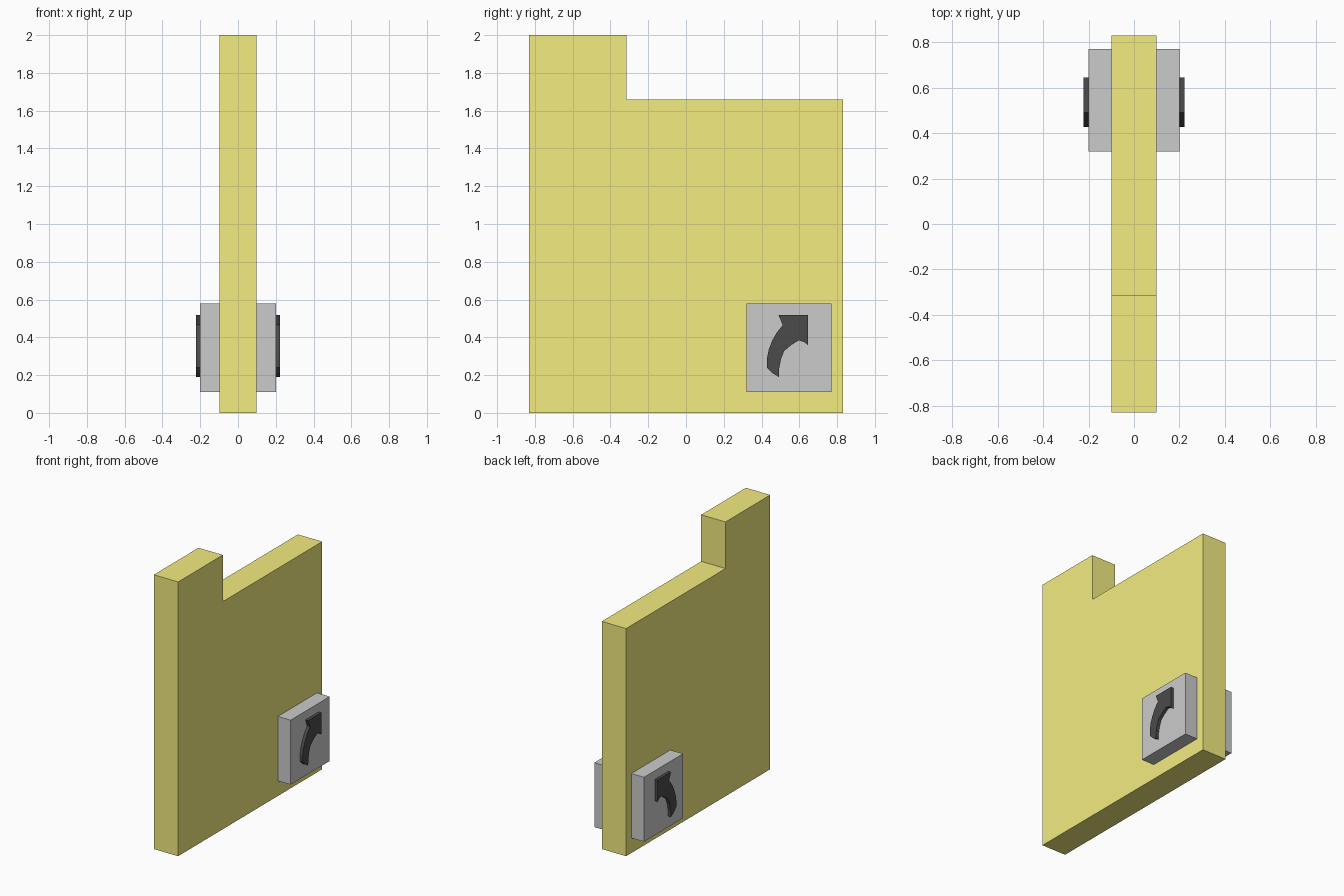
import bpy, bmesh

if "Cube" in bpy.data.objects:
    bpy.data.objects.remove(bpy.data.objects["Cube"])


def material(name, color):
    m = bpy.data.materials.new(name)
    m.diffuse_color = (*color, 1)
    m.use_nodes = True
    m.node_tree.nodes["Principled BSDF"].inputs["Base Color"].default_value = m.diffuse_color
    return m


def slab(name, outline, x0, x1, mat=None, mirrored=False):
    """Extrude a (y, z) outline from x0 to x1, optionally mirrored to -x."""
    bm = bmesh.new()
    face = bm.faces.new([bm.verts.new((x0, y, z)) for y, z in outline])
    ext = bmesh.ops.extrude_face_region(bm, geom=[face])
    verts = [g for g in ext["geom"] if isinstance(g, bmesh.types.BMVert)]
    bmesh.ops.translate(bm, verts=verts, vec=(x1 - x0, 0, 0))
    bmesh.ops.recalc_face_normals(bm, faces=bm.faces)
    mesh = bpy.data.meshes.new(name)
    bm.to_mesh(mesh)
    bm.free()
    obj = bpy.data.objects.new(name, mesh)
    bpy.context.collection.objects.link(obj)
    if mat:
        mesh.materials.append(mat)
    if mirrored:
        mod = obj.modifiers.new("both_sides", 'MIRROR')
        mod.use_axis = (True, False, False)
        mod.use_mirror_merge = False
    return obj


yellow = material("yellow_paint", (0.9, 0.84, 0.22))
black = material("black_paint", (0.07, 0.07, 0.07))

# Main board with raised step at the front
slab("board", [(-0.83, 0), (0.83, 0), (0.83, 1.66), (-0.315, 1.66),
               (-0.315, 2), (-0.83, 2)], -0.098, 0.098, yellow)

# Grey square plates on both faces
slab("sign_plate", [(0.32, 0.11), (0.77, 0.11), (0.77, 0.58), (0.32, 0.58)],
     0.098, 0.2, mirrored=True)

# Curved arrows raised from the plates
arrow = [(0.645, 0.517), (0.49, 0.517), (0.512, 0.465), (0.48, 0.425),
         (0.455, 0.38), (0.438, 0.335), (0.428, 0.285), (0.428, 0.24),
         (0.455, 0.212), (0.492, 0.19), (0.493, 0.235), (0.503, 0.285),
         (0.52, 0.328), (0.558, 0.36), (0.597, 0.384), (0.625, 0.375),
         (0.645, 0.36)]
slab("arrow", arrow, 0.2, 0.222, black, mirrored=True)
